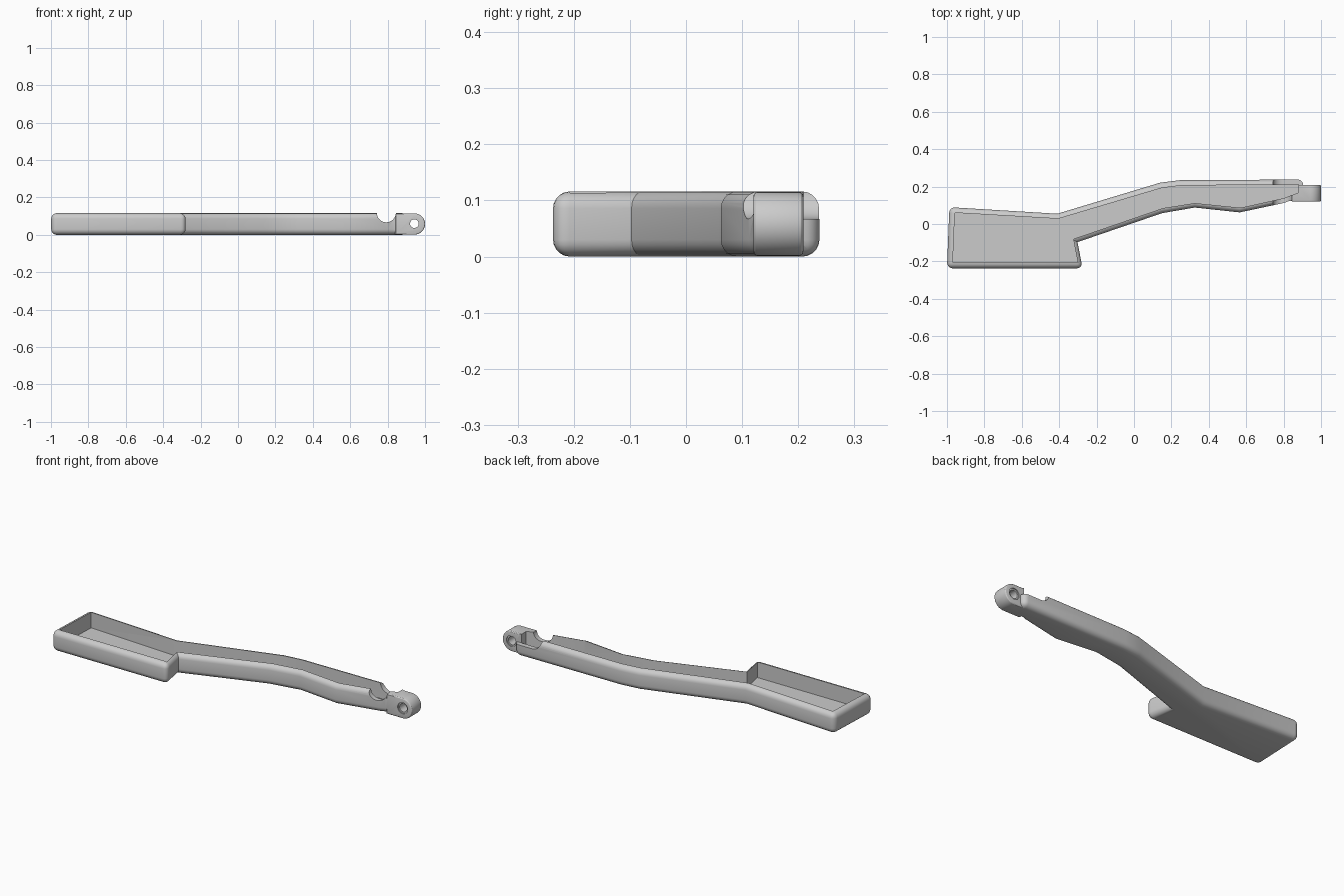
import bpy, bmesh, math

if "Cube" in bpy.data.objects:
    bpy.data.objects.remove(bpy.data.objects["Cube"])

H = 0.116  # overall height


def prism(name, pts, lo, hi, axis='z', round_edge=None, bevel=0.0, seg=5):
    """Extrude a 2D outline along z (xy outline) or y (xz outline)."""
    bm = bmesh.new()
    to3d = (lambda p, t: (p[0], p[1], t)) if axis == 'z' else (lambda p, t: (p[0], t, p[1]))
    a = [bm.verts.new(to3d(p, lo)) for p in pts]
    b = [bm.verts.new(to3d(p, hi)) for p in pts]
    bm.faces.new(a)
    bm.faces.new(b)
    for i in range(len(pts)):
        j = (i + 1) % len(pts)
        bm.faces.new((a[i], a[j], b[j], b[i]))
    bmesh.ops.recalc_face_normals(bm, faces=bm.faces)
    if bevel:
        bm.edges.ensure_lookup_table()
        edges = [e for e in bm.edges if round_edge(e)]
        bmesh.ops.bevel(bm, geom=edges, offset=bevel, segments=seg, profile=0.5,
                        affect='EDGES', clamp_overlap=True)
    me = bpy.data.meshes.new(name)
    bm.to_mesh(me)
    bm.free()
    ob = bpy.data.objects.new(name, me)
    bpy.context.collection.objects.link(ob)
    return ob


def circle(cx, cz, r, n=40, start=0.0, sweep=2 * math.pi, closed=True):
    m = n if closed else n - 1
    return [(cx + r * math.cos(start + sweep * i / m),
             cz + r * math.sin(start + sweep * i / m)) for i in range(n)]


def combine(target, other, op):
    mod = target.modifiers.new(op.lower(), 'BOOLEAN')
    mod.operation, mod.object, mod.solver = op, other, 'EXACT'
    bpy.context.view_layer.objects.active = target
    bpy.ops.object.modifier_apply(modifier=mod.name)
    bpy.data.objects.remove(other, do_unlink=True)


# Outer body: wide tray and bent arm, rounded along rims and sharp corners
outer = [(-1.0, -0.237), (-0.275, -0.237), (-0.302, -0.097), (0.15, 0.058),
         (0.325, 0.088), (0.565, 0.062), (0.80, 0.112), (0.83, 0.123),
         (0.905, 0.123), (0.905, 0.238), (0.245, 0.234), (0.14, 0.221),
         (-0.41, 0.055), (-0.987, 0.09)]


def body_edge(e):
    p, q = (v.co for v in e.verts)
    if abs(p.z - q.z) < 1e-6:
        return True
    return e.is_convex and e.calc_face_angle(0) > math.radians(60)


body = prism('tray_arm', outer, 0, H, 'z', body_edge, 0.03)

# Hinge lug with a rounded tip
lug_profile = ([(0.84, 0.001)] +
               circle(0.943, 0.058, 0.057, 20, -math.pi / 2, math.pi, False) +
               [(0.84, 0.115)])
lug = prism('lug', lug_profile, 0.12, 0.209, 'y',
            lambda e: abs(e.verts[0].co.y - e.verts[1].co.y) < 1e-6, 0.008, 3)
combine(body, lug, 'UNION')

# Hollow interior
inner = [(-0.969, -0.207), (-0.30, -0.207), (-0.325, -0.08), (0.155, 0.085),
         (0.325, 0.112), (0.57, 0.087), (0.80, 0.138), (0.88, 0.168),
         (0.88, 0.21), (0.255, 0.206), (0.15, 0.193), (-0.405, 0.028),
         (-0.958, 0.06)]
combine(body, prism('hollow', inner, 0.028, 0.2), 'DIFFERENCE')

# Round notch across both walls, then the lowered back wall beside the lug
combine(body, prism('notch', circle(0.793, 0.118, 0.051), -0.1, 0.4, 'y'), 'DIFFERENCE')
step = [(0.793, 0.2085), (0.95, 0.2085), (0.95, 0.3), (0.793, 0.3)]
combine(body, prism('step', step, 0.067, 0.2), 'DIFFERENCE')

# Pivot hole with a shallow counterbore on each side
combine(body, prism('hole', circle(0.943, 0.06, 0.023, 32), 0.0, 0.4, 'y'), 'DIFFERENCE')
for y0, y1 in ((0.05, 0.126), (0.203, 0.3)):
    combine(body, prism('bore', circle(0.943, 0.06, 0.031, 32), y0, y1, 'y'), 'DIFFERENCE')

# Smooth fillets, crisp edges
bpy.ops.object.select_all(action='DESELECT')
body.select_set(True)
bpy.context.view_layer.objects.active = body
bpy.ops.object.shade_smooth_by_angle(angle=math.radians(25))
